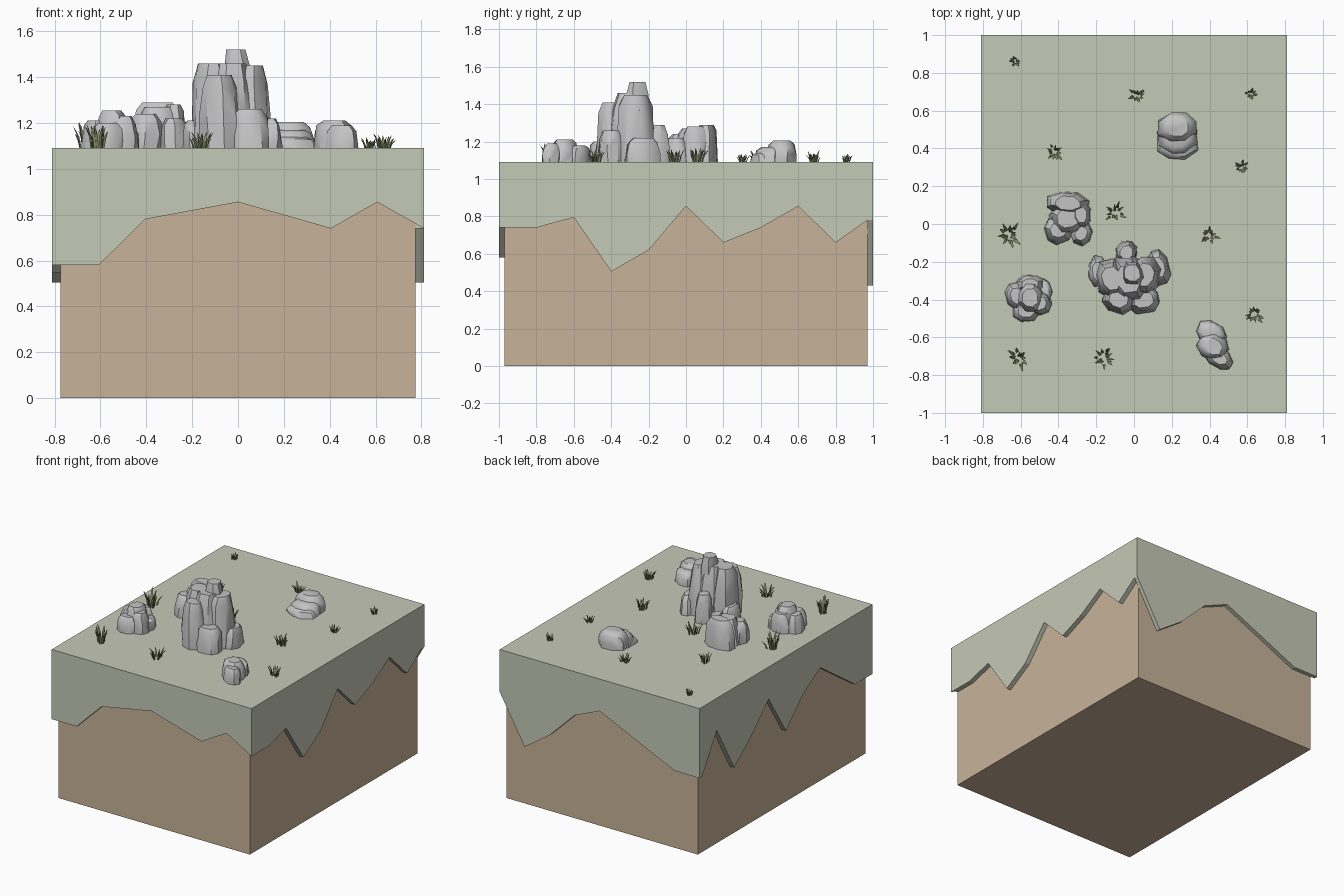
import bpy
import bmesh
import math
import random
from mathutils import Vector

random.seed(4)
if "Cube" in bpy.data.objects:
    bpy.data.objects.remove(bpy.data.objects["Cube"], do_unlink=True)

GROUND = 1.09
HALF_X, HALF_Y = 0.81, 1.0
DIRT_X, DIRT_Y = 0.775, 0.97
SLAB = 0.05


def make_material(name, color):
    mat = bpy.data.materials.new(name)
    mat.use_nodes = True
    mat.diffuse_color = (*color, 1)
    shader = mat.node_tree.nodes["Principled BSDF"]
    shader.inputs["Base Color"].default_value = (*color, 1)
    shader.inputs["Roughness"].default_value = 0.9
    return mat


turf_mat = make_material("pale_turf", (0.56, 0.585, 0.47))
dirt_mat = make_material("sandy_dirt", (0.575, 0.455, 0.32))
stone_mat = make_material("grey_stone", (0.55, 0.55, 0.56))
blade_mat = make_material("olive_grass", (0.24, 0.27, 0.14))


def finish(name, bm, mat, smooth=None):
    bmesh.ops.recalc_face_normals(bm, faces=bm.faces[:])
    mesh = bpy.data.meshes.new(name)
    bm.to_mesh(mesh)
    bm.free()
    mesh.materials.append(mat)
    obj = bpy.data.objects.new(name, mesh)
    bpy.context.collection.objects.link(obj)
    if smooth:
        bpy.ops.object.select_all(action="DESELECT")
        obj.select_set(True)
        bpy.context.view_layer.objects.active = obj
        bpy.ops.object.shade_smooth_by_angle(angle=math.radians(smooth))
    return obj


def box(name, hx, hy, low, high, mat):
    bm = bmesh.new()
    bmesh.ops.create_cube(bm, size=2)
    for v in bm.verts:
        v.co = (v.co.x * hx, v.co.y * hy, low if v.co.z < 0 else high)
    return finish(name, bm, mat)


# Stepped turf edge: a profile of equal-width steps, extruded inward
def skirt(name, depths, half, place, inset):
    step = 2 * half / len(depths)
    limit = half - inset
    clamp = lambda u: max(-limit, min(limit, u))
    outline = []
    for i, low in enumerate(depths):
        for u in (clamp(i * step - half), clamp((i + 1) * step - half)):
            if outline and outline[-1][1] == low:
                outline.pop()
            if not outline or outline[-1] != (u, low):
                outline.append((u, low))
        if i == 0:
            outline.insert(0, (-limit, low))
    top = GROUND - SLAB
    outline = [(-limit, top)] + outline + [(limit, top)]
    bm = bmesh.new()
    face = bm.faces.new([bm.verts.new(place(u, z, 0)) for u, z in outline])
    back = bmesh.ops.extrude_face_region(bm, geom=[face])
    shift = Vector(place(0, 0, 1)) - Vector(place(0, 0, 0))
    moved = [g for g in back["geom"] if isinstance(g, bmesh.types.BMVert)]
    bmesh.ops.translate(bm, verts=moved, vec=shift)
    bmesh.ops.remove_doubles(bm, verts=bm.verts[:], dist=0.0001)
    return finish(name, bm, turf_mat)


# Ground block
box("dirt_block", DIRT_X, DIRT_Y, 0, GROUND - SLAB, dirt_mat)
box("turf_top", HALF_X, HALF_Y, GROUND - SLAB, GROUND, turf_mat)
tx, ty = HALF_X - DIRT_X, HALF_Y - DIRT_Y
skirt("turf_edge_front", [0.58, 0.78, 0.855, 0.855, 0.74, 0.74, 0.855, 0.74],
      HALF_X, lambda u, z, t: (u, -HALF_Y + t * ty, z), 0)
skirt("turf_edge_back", [0.58, 0.855, 0.855, 0.855, 0.77, 0.57, 0.43, 0.78],
      HALF_X, lambda u, z, t: (u, HALF_Y - t * ty, z), 0)
skirt("turf_edge_left", [0.74, 0.795, 0.505, 0.62, 0.855, 0.66, 0.74, 0.855, 0.66, 0.78],
      HALF_Y, lambda u, z, t: (HALF_X - t * tx, u, z), ty)
skirt("turf_edge_right", [0.58, 0.855, 0.855, 0.74, 0.545, 0.855, 0.66, 0.505, 0.855, 0.58],
      HALF_Y, lambda u, z, t: (-HALF_X + t * tx, u, z), ty)


# Rocks: overlapping faceted chunks (x, y, half width, half depth, height, turn)
def rock(name, chunks):
    bm = bmesh.new()
    for cx, cy, rx, ry, height, turn in chunks:
        turn = math.radians(turn)
        verts = []
        for level, scale in ((-0.05, 1), (0.4, 0.98), (0.8, 0.86), (1, 0.58)):
            for i in range(8):
                a = math.tau * (i + 0.5) / 8 + random.uniform(-0.12, 0.12)
                s = scale * random.uniform(0.95, 1.06)
                x = rx * s * max(-1, min(1, 1.12 * math.cos(a)))
                y = ry * s * max(-1, min(1, 1.12 * math.sin(a)))
                z = height * level
                if 0 < level < 1:
                    z *= random.uniform(0.9, 1.08)
                verts.append(bm.verts.new((
                    cx + x * math.cos(turn) - y * math.sin(turn),
                    cy + x * math.sin(turn) + y * math.cos(turn),
                    GROUND + z)))
        bmesh.ops.convex_hull(bm, input=verts)
        loose = [v for v in bm.verts if not v.link_faces]
        bmesh.ops.delete(bm, geom=loose, context="VERTS")
    bmesh.ops.dissolve_limit(bm, angle_limit=math.radians(9),
                             verts=bm.verts[:], edges=bm.edges[:])
    finish(name, bm, stone_mat, 38)


rock("tall_rock", [
    (-0.03, -0.29, 0.1, 0.12, 0.37, 10),
    (-0.01, -0.26, 0.07, 0.07, 0.43, 0),
    (-0.12, -0.29, 0.08, 0.1, 0.37, 12),
    (0.06, -0.27, 0.075, 0.1, 0.36, -8),
    (0.05, -0.4, 0.085, 0.07, 0.17, 8),
    (-0.08, -0.4, 0.085, 0.07, 0.32, -15),
    (0.13, -0.23, 0.055, 0.09, 0.13, 12),
    (-0.19, -0.25, 0.05, 0.08, 0.12, 0),
    (-0.04, -0.15, 0.055, 0.06, 0.2, 0)])
rock("middle_rock", [
    (-0.35, 0.03, 0.095, 0.08, 0.18, 5),
    (-0.4, -0.03, 0.07, 0.07, 0.15, 20),
    (-0.28, -0.05, 0.055, 0.06, 0.13, -20),
    (-0.35, 0.11, 0.11, 0.06, 0.2, -5),
    (-0.28, 0.05, 0.05, 0.07, 0.19, 0)])
rock("corner_rock", [
    (-0.55, -0.39, 0.07, 0.08, 0.165, 0),
    (-0.62, -0.38, 0.055, 0.07, 0.12, 15),
    (-0.5, -0.42, 0.06, 0.06, 0.14, -20),
    (-0.57, -0.46, 0.07, 0.055, 0.11, 5),
    (-0.55, -0.32, 0.07, 0.05, 0.13, 0),
    (-0.48, -0.35, 0.045, 0.06, 0.08, 20)])
rock("front_rock", [
    (0.42, -0.65, 0.08, 0.07, 0.12, -28),
    (0.41, -0.58, 0.08, 0.06, 0.09, -28),
    (0.45, -0.71, 0.075, 0.05, 0.1, -28)])
rock("flat_rock", [
    (0.23, 0.42, 0.105, 0.075, 0.05, 0),
    (0.23, 0.46, 0.1, 0.09, 0.08, 5),
    (0.23, 0.51, 0.1, 0.08, 0.115, 0)])


# Grass tufts: curved three-sided blades leaning outward
def tuft(index, cx, cy, radius, height):
    bm = bmesh.new()
    count = 9 + round(radius * 60)
    for i in range(count):
        a = math.tau * i / count + random.uniform(-0.3, 0.3)
        out = Vector((math.cos(a), math.sin(a), 0))
        side = Vector((-out.y, out.x, 0))
        reach = radius * random.uniform(0.25, 0.6)
        tall = height * random.uniform(0.5, 1)
        root = Vector((cx, cy, GROUND)) + out * radius * random.uniform(0.1, 0.5)
        width = 0.05 * height + 0.003
        rings = []
        for t, w in ((0, 0.8), (0.5, 1), (0.8, 0.6)):
            mid = root + out * reach * t * t + Vector((0, 0, tall * t))
            rings.append([bm.verts.new(mid + d * w * width)
                          for d in (side, -side, out * 0.8)])
        tip = bm.verts.new(root + out * reach + Vector((0, 0, tall)))
        for k in range(3):
            n = (k + 1) % 3
            for low, high in zip(rings, rings[1:]):
                bm.faces.new((low[k], low[n], high[n], high[k]))
            bm.faces.new((rings[-1][k], rings[-1][n], tip))
    finish(f"grass_tuft_{index}", bm, blade_mat)


tufts = [(-0.63, 0.86, 0.035, 0.05), (0.015, 0.68, 0.055, 0.07),
         (0.62, 0.69, 0.045, 0.05), (-0.42, 0.38, 0.06, 0.07),
         (0.57, 0.3, 0.045, 0.05), (-0.1, 0.06, 0.07, 0.08),
         (-0.66, -0.06, 0.08, 0.12), (0.4, -0.06, 0.065, 0.08),
         (0.64, -0.48, 0.06, 0.07), (-0.61, -0.71, 0.08, 0.12),
         (-0.16, -0.71, 0.075, 0.08)]
for index, spec in enumerate(tufts, 1):
    tuft(index, *spec)
